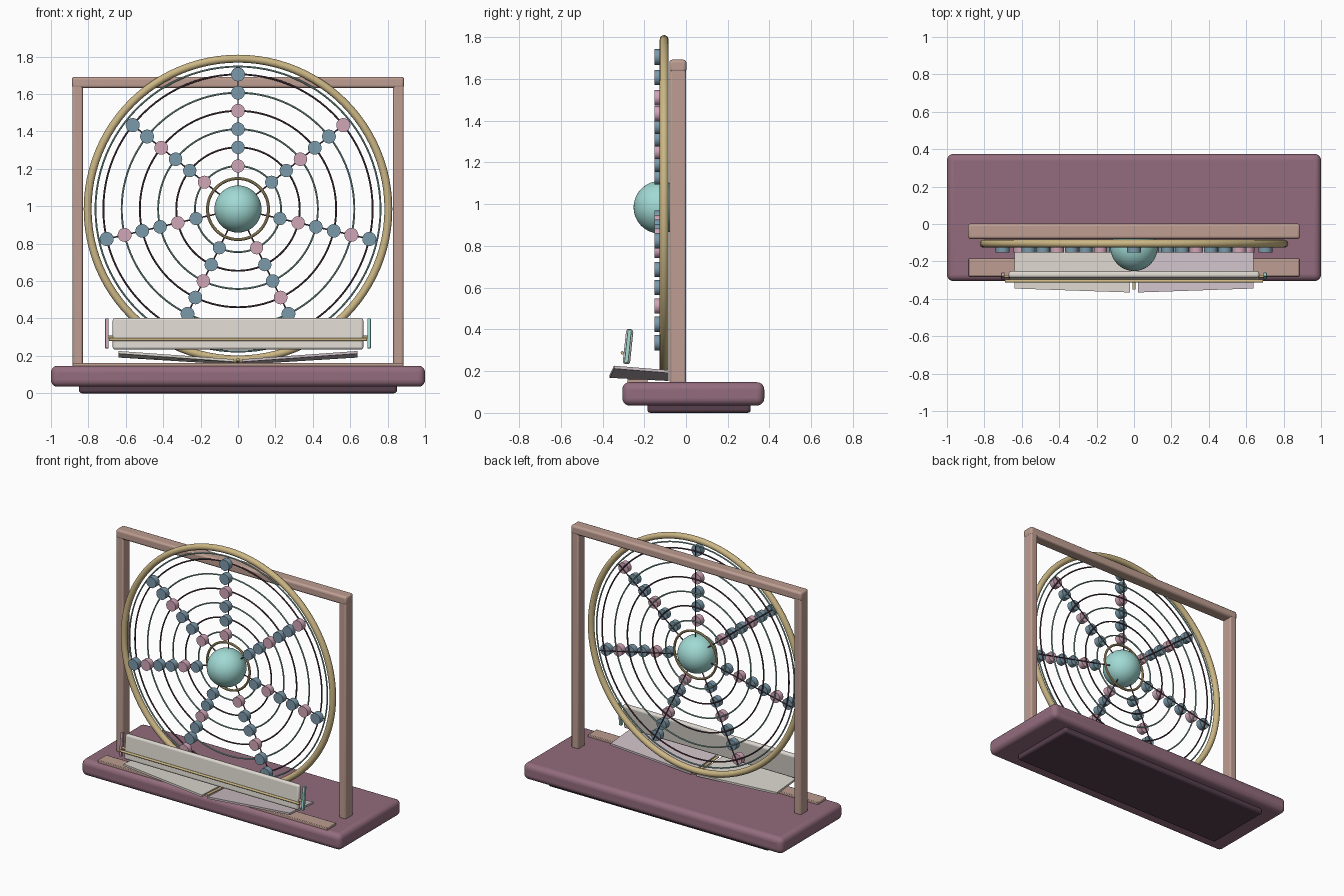
import bpy, math
from mathutils import Vector

if "Cube" in bpy.data.objects:
    bpy.data.objects.remove(bpy.data.objects["Cube"])

CZ = 0.985          # wheel centre height
WY = -0.105         # wheel plane


def mat(name, r, g, b):
    m = bpy.data.materials.new(name)
    m.diffuse_color = [(c / 255) ** 2.2 for c in (r, g, b)] + [1]
    m.use_nodes = True
    m.node_tree.nodes["Principled BSDF"].inputs["Base Color"].default_value = m.diffuse_color
    return m


plum = mat("plum", 146, 108, 124)
dark = mat("dark_plum", 88, 66, 78)
wood = mat("rose_wood", 188, 156, 144)
gold = mat("gold", 203, 182, 132)
teal = mat("teal", 160, 217, 211)
ring_teal = mat("ring_teal", 142, 182, 174)
blue = mat("blue", 122, 152, 168)
pink = mat("pink", 208, 164, 182)
cream = mat("cream", 220, 214, 206)
lilac = mat("lilac", 204, 190, 196)


def finish(name, m, smooth=True):
    o = bpy.context.object
    o.name = name
    o.data.materials.append(m)
    if smooth:
        bpy.ops.object.shade_smooth_by_angle(angle=math.radians(35))
    return o


def box(name, x, y, z, m, bevel=0.0, segs=4, tilt=0.0):
    c = [(a[0] + a[1]) / 2 for a in (x, y, z)]
    bpy.ops.mesh.primitive_cube_add(size=1, location=c)
    o = bpy.context.object
    o.scale = [a[1] - a[0] for a in (x, y, z)]
    bpy.ops.object.transform_apply(location=False, rotation=False, scale=True)
    if bevel:
        b = o.modifiers.new("bevel", "BEVEL")
        b.width, b.segments = bevel, segs
    o.rotation_euler.x = tilt
    return finish(name, m)


def rod(name, a, b, r, m, sides=12):
    a, b = Vector(a), Vector(b)
    d = b - a
    bpy.ops.mesh.primitive_cylinder_add(vertices=sides, radius=r, depth=d.length, location=(a + b) / 2,
                                        rotation=d.to_track_quat("Z", "Y").to_euler())
    return finish(name, m)


def ball(name, loc, r, m, segs=48):
    bpy.ops.mesh.primitive_uv_sphere_add(segments=segs, ring_count=segs // 2, radius=r, location=loc)
    return finish(name, m)


def ring(name, R, r, m, sides=8):
    bpy.ops.mesh.primitive_torus_add(major_radius=R, minor_radius=r, major_segments=96, minor_segments=sides,
                                     location=(0, WY, CZ), rotation=(math.pi / 2, 0, 0))
    return finish(name, m)


# base and foot
box("base", (-1, 1), (-0.305, 0.375), (0.035, 0.147), plum, 0.035, 5)
box("base_foot", (-0.85, 0.85), (-0.185, 0.31), (0, 0.06), dark, 0.015, 3)
box("front_rail", (-0.885, 0.885), (-0.28, -0.185), (0.14, 0.163), wood, 0.004, 2)

# frame
for s, n in ((-1, "left"), (1, "right")):
    xs = sorted((s * 0.83, s * 0.885))
    box(n + "_post", xs, (-0.078, 0), (0.14, 1.66), wood, 0.010, 3)
box("top_beam", (-0.888, 0.888), (-0.08, 0.002), (1.632, 1.692), wood, 0.014, 3)

# wheel rim, hub and concentric rings
radii = [0.23, 0.33, 0.427, 0.525, 0.622, 0.72]
ring("wheel_rim", 0.804, 0.021, gold, 16)
ring("hub_ring", 0.163, 0.008, gold, 10)
ring("inner_rim", 0.762, 0.005, ring_teal)
for i, R in enumerate(radii):
    ring(f"track_ring_{i}", R, 0.005, dark if i % 2 else ring_teal)
ball("hub_ball", (0, -0.125, CZ), 0.126, teal)

# spokes with disc beads
for k in range(1, 8):
    a = math.pi / 2 + k * math.tau / 7
    d = Vector((math.cos(a), 0, math.sin(a)))
    c = Vector((0, WY, CZ))
    rod(f"spoke_{k}", c + d * 0.1, c + d * 0.765, 0.004, dark, 8)
    for i, R in enumerate(radii):
        p = Vector((0, 0, CZ)) + d * R
        rod(f"bead_{k}_{i}", (p.x, -0.112, p.z), (p.x, -0.152, p.z), 0.035 + 0.0005 * i,
            pink if i % 3 == (k - 1) % 3 else blue, 24)

# tilted front panel with gold bar and coloured end strips
tilt = math.radians(-6)
box("front_panel", (-0.67, 0.67), (-0.295, -0.26), (0.233, 0.402), cream, 0.013, 3, tilt)
rod("panel_bar", (-0.69, -0.305, 0.288), (0.69, -0.305, 0.288), 0.008, gold)
for s, m, n in ((-1, pink, "left"), (1, teal, "right")):
    xs = sorted((s * 0.692, s * 0.71))
    box(n + "_end_strip", xs, (-0.288, -0.268), (0.24, 0.4), m, 0.003, 2, tilt)
    rod(n + "_end_pin", (s * 0.66, -0.28, 0.30), (s * 0.70, -0.28, 0.30), 0.008, gold)

# open leaves forming a shallow V
for s, m, n in ((-1, cream, "left"), (1, lilac, "right")):
    top = [(0.022, -0.366, 0.182), (0.64, -0.345, 0.226), (0.64, -0.085, 0.205), (0.022, -0.085, 0.167)]
    v = [(s * x, y, z) for x, y, z in top] + [(s * x, y, z - 0.014) for x, y, z in top]
    f = [(0, 1, 2, 3), (7, 6, 5, 4)] + [(i, i + 4, (i + 1) % 4 + 4, (i + 1) % 4) for i in range(4)]
    if s < 0:
        f = [q[::-1] for q in f]
    me = bpy.data.meshes.new(n + "_leaf")
    me.from_pydata(v, [], f)
    me.materials.append(m)
    bpy.context.collection.objects.link(bpy.data.objects.new(n + "_leaf", me))
rod("leaf_spine", (0, -0.35, 0.181), (0, -0.09, 0.165), 0.009, gold)
